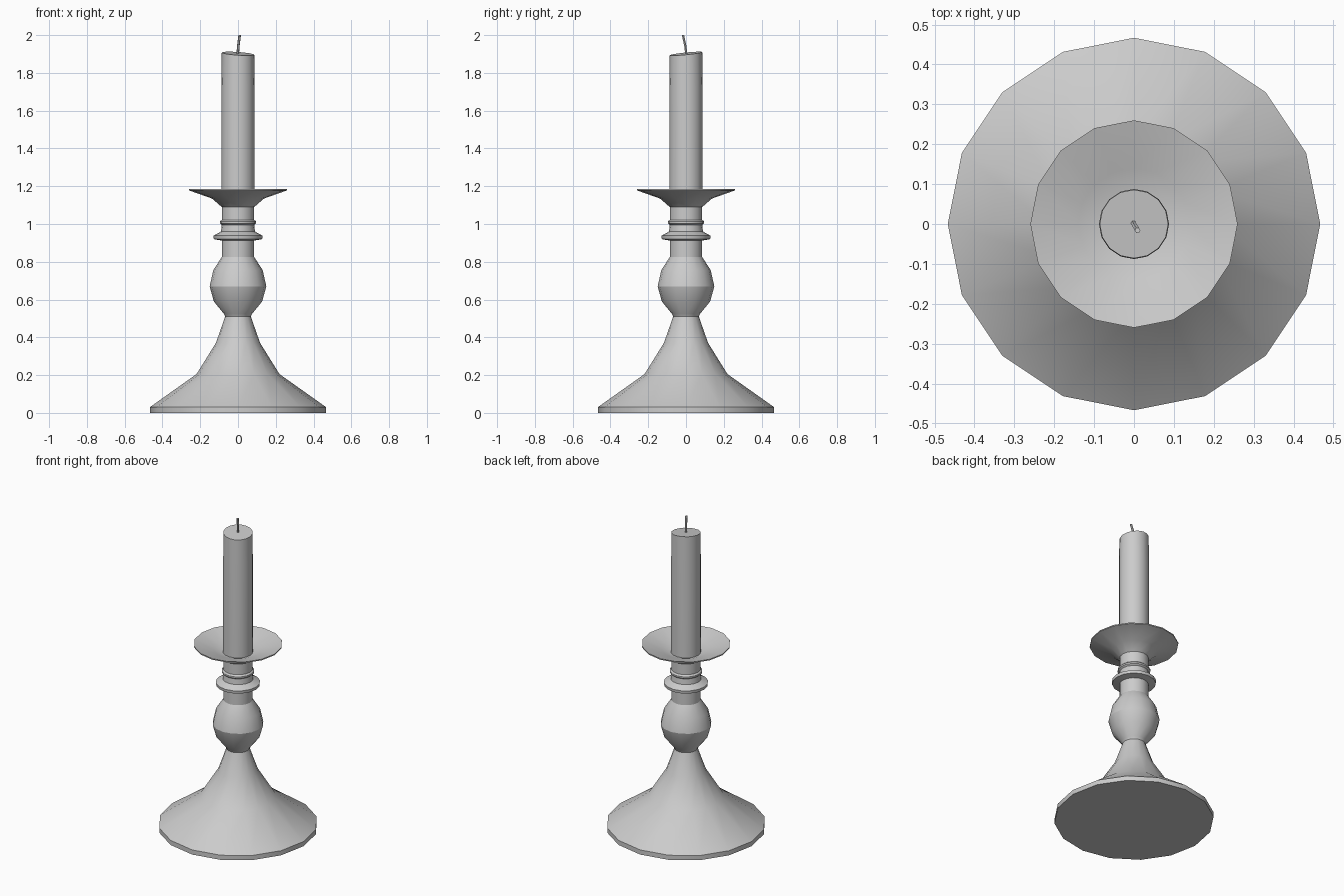
import bpy, bmesh, math
from mathutils import Vector

if "Cube" in bpy.data.objects:
    bpy.data.objects.remove(bpy.data.objects["Cube"])

SIDES = 16


def material(name, value):
    m = bpy.data.materials.new(name)
    m.diffuse_color = (value, value, value, 1)
    m.use_nodes = True
    m.node_tree.nodes["Principled BSDF"].inputs["Base Color"].default_value = m.diffuse_color
    return m


GREY = material("plain grey", 0.6)


def finish(bm, name, angle):
    bmesh.ops.recalc_face_normals(bm, faces=bm.faces)
    me = bpy.data.meshes.new(name)
    bm.to_mesh(me)
    bm.free()
    me.materials.append(GREY)
    ob = bpy.data.objects.new(name, me)
    bpy.context.collection.objects.link(ob)
    bpy.ops.object.select_all(action='DESELECT')
    ob.select_set(True)
    bpy.context.view_layer.objects.active = ob
    bpy.ops.object.shade_smooth_by_angle(angle=math.radians(angle))
    return ob


def skin(name, rings, angle):
    """Bridge rings of points and cap both ends."""
    bm = bmesh.new()
    loops = [[bm.verts.new(p) for p in ring] for ring in rings]
    n = len(loops[0])
    for a, b in zip(loops, loops[1:]):
        for i in range(n):
            j = (i + 1) % n
            bm.faces.new((a[i], a[j], b[j], b[i]))
    bm.faces.new(loops[0][::-1])
    bm.faces.new(loops[-1])
    return finish(bm, name, angle)


def circle(r, z, n=SIDES, cx=0.0, cy=0.0):
    return [Vector((cx + r * math.cos(2 * math.pi * i / n),
                    cy + r * math.sin(2 * math.pi * i / n), z)) for i in range(n)]


# turned holder: foot, ball, collars and drip dish
profile = [
    (0.467, 0.0), (0.467, 0.03), (0.22, 0.205), (0.117, 0.37), (0.068, 0.51),
    (0.075, 0.525), (0.128, 0.59), (0.15, 0.67), (0.131, 0.755), (0.086, 0.825),
    (0.086, 0.912), (0.128, 0.92), (0.13, 0.938), (0.09, 0.96),
    (0.086, 0.995), (0.096, 1.003), (0.096, 1.013), (0.086, 1.022),
    (0.086, 1.09), (0.138, 1.135), (0.26, 1.178),
    (0.26, 1.185), (0.14, 1.15), (0.085, 1.13),
]
skin("candle_holder", [circle(r, z) for r, z in profile], 25)

# candle with a slightly slanted top
top = circle(0.086, 1.902)
for p in top:
    p.z += -0.07 * p.x + 0.10 * p.y
skin("candle", [circle(0.088, 1.12), circle(0.088, 1.72), top], 30)

# bent wick
wick = [(-0.002, 0.003, 1.89), (0.002, -0.004, 1.945), (0.009, -0.016, 2.0)]
skin("wick", [circle(0.007, z, 6, x, y) for x, y, z in wick], 40)
